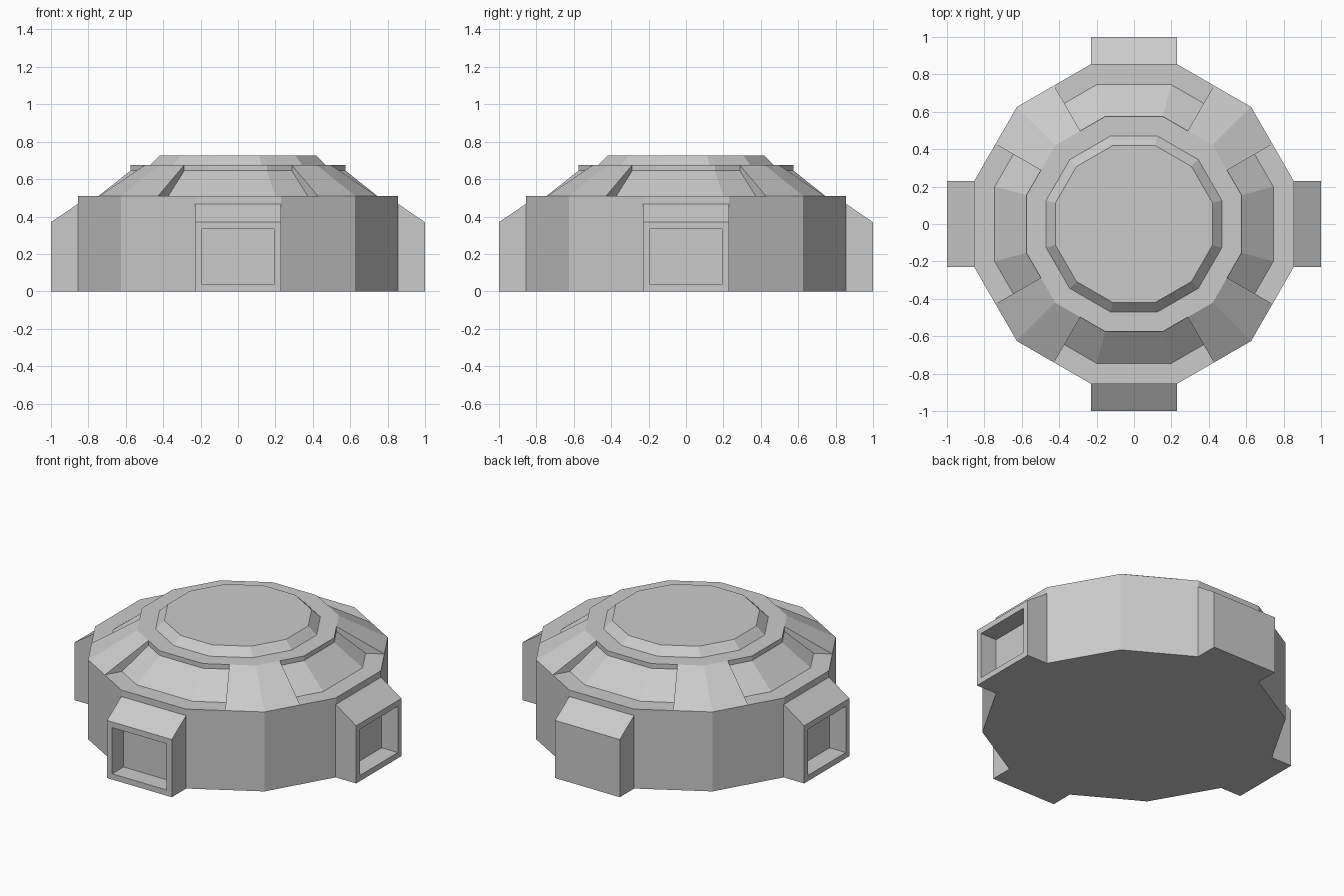
import bpy
import bmesh
from math import cos, sin, pi, radians
from mathutils import Matrix, Vector

if "Cube" in bpy.data.objects:
    bpy.data.objects.remove(bpy.data.objects["Cube"], do_unlink=True)

SIDES = 12
CORNER = 1 / cos(pi / SIDES)      # corner radius for a flat-side distance of 1

concrete = bpy.data.materials.new("concrete_grey")
concrete.use_nodes = True
GREY = (0.6, 0.6, 0.6, 1)
concrete.diffuse_color = GREY
concrete.node_tree.nodes["Principled BSDF"].inputs["Base Color"].default_value = GREY


def finish(bm, name):
    bmesh.ops.recalc_face_normals(bm, faces=bm.faces)
    mesh = bpy.data.meshes.new(name)
    bm.to_mesh(mesh)
    bm.free()
    mesh.materials.append(concrete)
    obj = bpy.data.objects.new(name, mesh)
    bpy.context.collection.objects.link(obj)
    return obj


def loft(bm, loops, closed):
    """Bridge equal loops of points and cap both ends."""
    rows = [[bm.verts.new(p) for p in loop] for loop in loops]
    n = len(rows[0])
    for a, b in zip(rows, rows[1:]):
        for i in range(n):
            j = (i + 1) % n
            bm.faces.new((a[i], a[j], b[j], b[i]))
    if closed:
        bm.faces.new(rows[0])
        bm.faces.new(rows[-1])


def polygon(flat, z):
    r = flat * CORNER
    return [(r * cos(a), r * sin(a), z)
            for a in (2 * pi * (i + 0.5) / SIDES for i in range(SIDES))]


# Twelve-sided body: wall, ledge, sunken slope, overhanging rim and raised cap
profile = [(0.855, 0), (0.855, 0.51), (0.745, 0.51), (0.575, 0.645),
           (0.575, 0.675), (0.47, 0.675), (0.42, 0.725)]
bm = bmesh.new()
loft(bm, [polygon(r, z) for r, z in profile], True)
finish(bm, "bunker_body")

# Raised wedge ribs on the four diagonals, leaving the recessed slopes between
rib_section = [(0.575, 0.675), (0.855, 0.51), (0.57, 0.49), (0.56, 0.66)]
for k, name in enumerate(("back_left", "back_right", "front_right", "front_left")):
    bm = bmesh.new()
    loops = []
    for degrees, scale in ((30, 1), (45, CORNER), (60, 1)):
        a = radians(degrees + 90 * k)
        loops.append([(r * scale * cos(a), r * scale * sin(a), z)
                      for r, z in rib_section])
    loft(bm, loops, True)
    finish(bm, "roof_rib_" + name)


# Four porches with sloped tops; all but the back one have a sunken opening
def porch(name, turn, opening):
    bm = bmesh.new()
    side = [(-0.84, 0), (-1, 0), (-1, 0.37), (-0.855, 0.468), (-0.84, 0.468)]
    loft(bm, [[(x, y, z) for y, z in side] for x in (-0.23, 0.23)], True)
    bmesh.ops.recalc_face_normals(bm, faces=bm.faces)
    if opening:
        front = min(bm.faces, key=lambda f: f.calc_center_median().y)
        bmesh.ops.inset_region(bm, faces=[front], thickness=0.052)
        pushed = bmesh.ops.extrude_discrete_faces(bm, faces=[front])["faces"]
        bmesh.ops.translate(bm, verts=pushed[0].verts, vec=Vector((0, 0.115, 0)))
    bm.transform(Matrix.Rotation(radians(turn), 4, "Z"))
    finish(bm, name)


porch("front_porch", 0, True)
porch("left_porch", 90, True)
porch("back_porch", 180, False)
porch("right_porch", 270, True)
